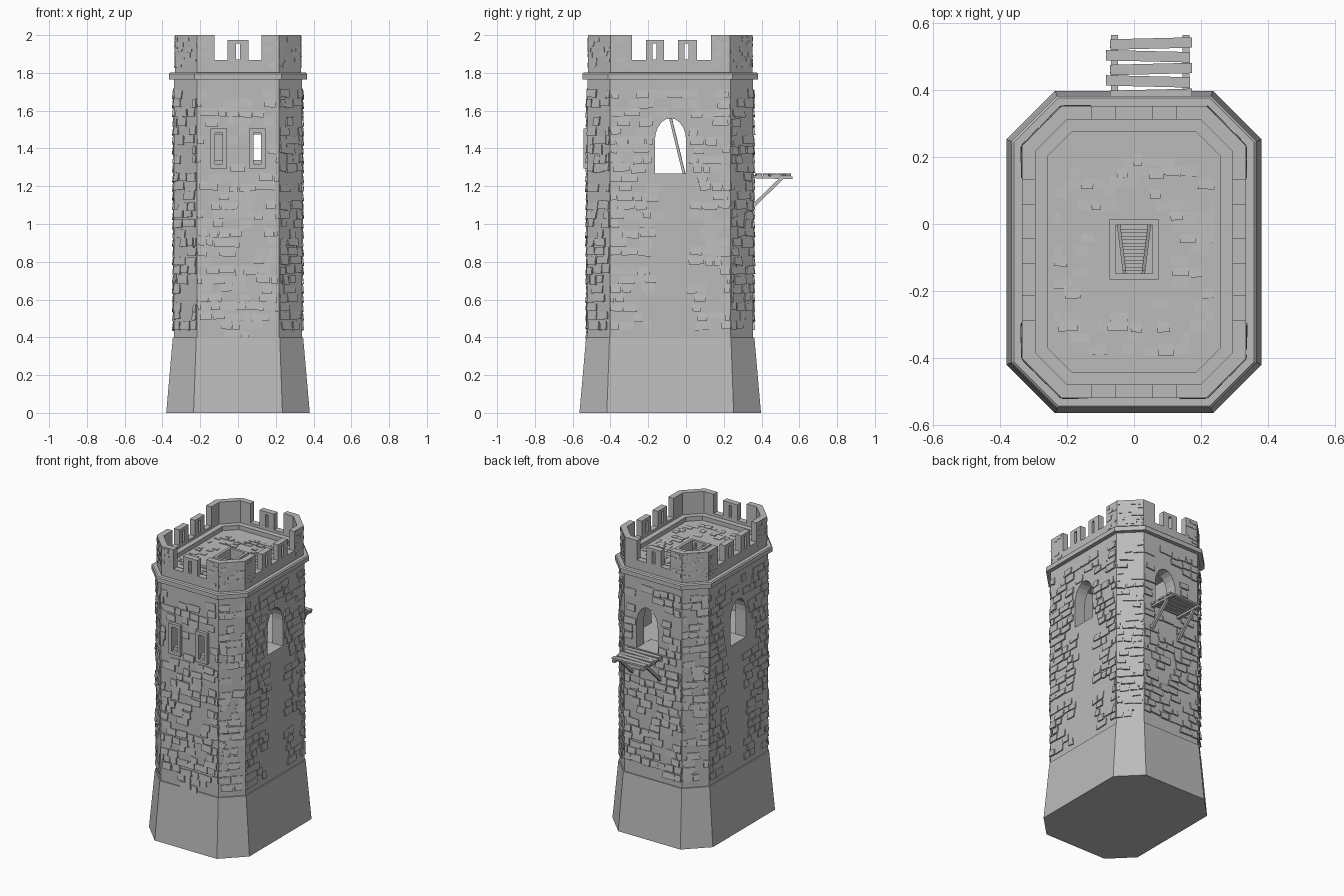
import bpy, bmesh, math, random
from mathutils import Vector

random.seed(7)
if "Cube" in bpy.data.objects:
    bpy.data.objects.remove(bpy.data.objects["Cube"])

stone = bpy.data.materials.new("grey stone")
stone.use_nodes = True
GREY = (0.5, 0.5, 0.5, 1)
stone.diffuse_color = GREY
stone.node_tree.nodes["Principled BSDF"].inputs["Base Color"].default_value = GREY
UP = Vector((0, 0, 1))


def finish(name, bm):
    bmesh.ops.recalc_face_normals(bm, faces=bm.faces)
    me = bpy.data.meshes.new(name)
    bm.to_mesh(me)
    bm.free()
    me.materials.append(stone)
    ob = bpy.data.objects.new(name, me)
    bpy.context.collection.objects.link(ob)
    return ob


def octagon(d, z):
    """Tower outline grown by d, counter-clockwise from the front edge."""
    hx, y0, y1, c = 0.338 + d, -0.522 - d, 0.355 + d, 0.12 + 0.59 * d
    pts = [(c - hx, y0), (hx - c, y0), (hx, y0 + c), (hx, y1 - c),
           (hx - c, y1), (c - hx, y1), (-hx, y1 - c), (-hx, y0 + c)]
    return [Vector((x, y, z)) for x, y in pts]


def loft(name, levels, ring=False):
    """Stack octagons; a ring joins last level to first instead of capping."""
    bm = bmesh.new()
    rows = [[bm.verts.new(p) for p in octagon(d, z)] for d, z in levels]
    pairs = list(zip(rows, rows[1:])) + ([(rows[-1], rows[0])] if ring else [])
    for a, b in pairs:
        for i in range(8):
            j = (i + 1) % 8
            bm.faces.new((a[i], a[j], b[j], b[i]))
    if not ring:
        bm.faces.new(rows[0][::-1])
        bm.faces.new(rows[-1])
    return finish(name, bm)


def add_hexa(bm, corners):
    v = [bm.verts.new(p) for p in corners]
    for f in ((0, 3, 2, 1), (4, 5, 6, 7), (0, 1, 5, 4), (1, 2, 6, 5), (2, 3, 7, 6), (3, 0, 4, 7)):
        bm.faces.new([v[i] for i in f])


def add_box(bm, x0, x1, y0, y1, z0, z1):
    add_hexa(bm, [Vector((x, y, z)) for z in (z0, z1)
                  for x, y in ((x0, y0), (x1, y0), (x1, y1), (x0, y1))])


def add_beam(bm, a, b, w, h):
    a, b = Vector(a), Vector(b)
    t = (b - a).normalized()
    s = t.cross(UP).normalized() * w / 2 if abs(t.z) < 0.999 else Vector((w / 2, 0, 0))
    k = s.cross(t).normalized() * h / 2
    add_hexa(bm, [p + o for p in (a, b) for o in (-s - k, s - k, s + k, k - s)])


def add_arch(bm, half, z0, spring, top, place):
    """Arched prism; place(t, z, end) maps the profile into space."""
    prof = [(-half, z0), (half, z0)]
    prof += [(half * math.cos(a), spring + (top - spring) * math.sin(a))
             for a in (math.pi * i / 10 for i in range(11))]
    ends = [[bm.verts.new(place(t, z, e)) for t, z in prof] for e in (0, 1)]
    bm.faces.new(ends[0])
    bm.faces.new(ends[1][::-1])
    n = len(prof)
    for i in range(n):
        j = (i + 1) % n
        bm.faces.new((ends[0][i], ends[0][j], ends[1][j], ends[1][i]))


def cut(ob, name, bm):
    cutter = finish(name, bm)
    cutter.hide_render = True
    cutter.hide_viewport = True
    m = ob.modifiers.new(name, 'BOOLEAN')
    m.operation, m.solver, m.object = 'DIFFERENCE', 'EXACT', cutter


def bricks(bm, o, u, v, n, size, row, depth, keep, chance):
    """Courses of uneven raised blocks over a rectangle starting at o."""
    b = 0
    while b < size[1] - row * 0.5:
        a = -random.random() * row
        while a < size[0]:
            w = row * random.uniform(0.9, 2.0)
            a0, a1 = max(a, 0), min(a + w, size[0])
            mid = o + u * (a0 + a1) / 2 + v * (b + row / 2)
            if a1 - a0 > row * 0.4 and keep(mid, a1 - a0) and random.random() < chance:
                gap, d = row * 0.06, depth * random.uniform(0.5, 1)
                lift = random.uniform(-0.12, 0.12) * row
                rect = ((a0 + gap, b + gap), (a1 - gap, b + gap),
                        (a1 - gap, b + row - gap), (a0 + gap, b + row - gap))
                shake = [(random.uniform(-1, 1) * row * 0.09, random.uniform(-1, 1) * row * 0.09)
                         for _ in rect]
                add_hexa(bm, [o + u * min(max(p + s, 0), size[0]) + v * (q + t + lift)
                              + n * (h if k < 2 or h < 0 else h * 0.55)
                              for h in (-0.012, d)
                              for k, ((p, q), (s, t)) in enumerate(zip(rect, shake))])
            a += w
        b += row


# Main masonry
loft("flared_base", [(0.042, 0), (0.007, 0.4)])
shaft = loft("shaft", [(0, 0.35), (0, 1.78), (-0.03, 1.78), (-0.03, 1.82)])
loft("cornice", [(-0.02, 1.765), (0.027, 1.765), (0.027, 1.795), (0.02, 1.802), (-0.02, 1.802)], True)
parapet = loft("parapet", [(-0.004, 1.79), (-0.004, 2), (-0.044, 2), (-0.044, 1.79)], True)
loft("inner_step", [(-0.04, 1.8), (-0.04, 1.85), (-0.08, 1.85), (-0.08, 1.8)], True)

# Room, window, door and hatch openings
bm = bmesh.new()
add_box(bm, -0.26, 0.26, -0.44, 0.275, 1.268, 1.76)
cut(shaft, "room_cutter", bm)
bm = bmesh.new()
add_arch(bm, 0.083, 1.267, 1.44, 1.56, lambda t, z, e: Vector((e - 0.5, t - 0.082, z)))
cut(shaft, "side_window_cutter", bm)
bm = bmesh.new()
add_arch(bm, 0.08, 1.267, 1.44, 1.56, lambda t, z, e: Vector((t + 0.045, 0.2 + e * 0.3, z)))
cut(shaft, "back_door_cutter", bm)
bm = bmesh.new()
for s in (-1, 1):
    add_box(bm, s * 0.1 - 0.022, s * 0.1 + 0.022, -0.6, -0.4, 1.34, 1.475)
cut(shaft, "front_window_cutter", bm)
bm = bmesh.new()
add_box(bm, -0.055, 0.055, -0.15, 0, 1.7, 1.9)
cut(shaft, "hatch_cutter", bm)

# Battlement gaps, lowered middle merlons and arrow slits
bm = bmesh.new()
for s in (-1, 1):
    add_box(bm, s * 0.09 - 0.035, s * 0.09 + 0.035, -0.7, 0.5, 1.868, 2.1)
for y in (-0.25, -0.08, 0.095):
    add_box(bm, -0.5, 0.5, y - 0.037, y + 0.037, 1.868, 2.1)
cut(parapet, "gap_cutter", bm)
bm = bmesh.new()
add_box(bm, -0.09, 0.09, -0.7, 0.5, 1.975, 2.2)
add_box(bm, -0.5, 0.5, -0.25, 0.095, 1.975, 2.2)
cut(parapet, "merlon_top_cutter", bm)
bm = bmesh.new()
add_box(bm, -0.011, 0.011, -0.7, 0.5, 1.872, 1.955)
for y in (-0.167, 0.003):
    add_box(bm, -0.5, 0.5, y - 0.011, y + 0.011, 1.872, 1.955)
cut(parapet, "slit_cutter", bm)


# Raised stones on the walls, leaving openings and a bare strip clear
def wall_keep(side):
    def keep(p, w):
        h = w / 2
        if side == 0:
            near = abs(abs(p.x) - 0.1) < 0.045 + h and 1.27 < p.z < 1.53
            return p.z > 0.36 + 0.6 * abs(p.x) and not near
        if side in (2, 6):
            near = abs(p.y + 0.082) < 0.083 + h and 1.2 < p.z < 1.58
            bare = abs(p.y + 0.06) < 0.07 + h * 0.7 and p.z < 1.27
            return p.z > 0.46 and not near and not bare
        if side == 4:
            return p.z > 0.46 and not (abs(p.x - 0.045) < 0.08 + h and 1.2 < p.z < 1.58)
        return p.z > 0.42
    return keep


def around(name, d, z, height, row, depth, rule, chance):
    bm = bmesh.new()
    pts = octagon(d, z)
    for i in range(8):
        p, q = pts[i], pts[(i + 1) % 8]
        u = (q - p).normalized()
        bricks(bm, p, u, UP, u.cross(UP), ((q - p).length, height), row, depth, rule(i), chance)
    return finish(name, bm)


def merlon_keep(side):
    def keep(p, w):
        if side in (0, 4):
            return abs(p.x) > 0.125 + w / 2
        if side in (2, 6):
            return not -0.29 - w / 2 < p.y < 0.135 + w / 2
        return True
    return keep


around("wall_stones", 0, 0.34, 1.38, 0.049, 0.012, wall_keep, 0.68)
around("parapet_stones", -0.004, 1.83, 0.15, 0.027, 0.004, merlon_keep, 0.45)

# Paving stones on the roof, clear around the hatch
bm = bmesh.new()
bricks(bm, Vector((-0.24, -0.39, 1.82)), Vector((1, 0, 0)), Vector((0, 1, 0)), UP, (0.48, 0.61), 0.033, 0.006,
       lambda p, w: (p.x / 0.13) ** 2 + ((p.y + 0.07) / 0.14) ** 2 > 1
       and abs(p.x) + abs(p.y + 0.08) < 0.44, 0.55)
finish("paving_stones", bm)


# Rectangular frames for the hatch and the front windows
def frame(name, place, x0, x1, y0, y1, t, d0, d1):
    bm = bmesh.new()
    for a0, a1, b0, b1 in ((x0, x0 + t, y0, y1), (x1 - t, x1, y0, y1),
                           (x0 + t, x1 - t, y0, y0 + t), (x0 + t, x1 - t, y1 - t, y1)):
        add_box(bm, *place(a0, a1, b0, b1, d0, d1))
    finish(name, bm)


frame("hatch_frame", lambda a, b, c, d, e, f: (a, b, c, d, e, f), -0.073, 0.073, -0.165, 0.015, 0.018, 1.81, 1.832)
for s, side in ((-1, "right"), (1, "left")):
    frame(side + "_window_frame", lambda a, b, c, d, e, f: (a, b, e, f, c, d),
          s * 0.102 - 0.043, s * 0.102 + 0.043, 1.295, 1.505, 0.022, -0.543, -0.5)

# Tapered ladder from the room to the hatch
bm = bmesh.new()
foot, head = Vector((0.045, -0.01, 1.265)), Vector((0.028, -0.145, 1.82))
for s in (-1, 1):
    add_beam(bm, (s * foot.x, foot.y, foot.z), (s * head.x, head.y, head.z), 0.01, 0.014)
for i in range(1, 13):
    p = foot.lerp(head, i / 13)
    add_beam(bm, (-p.x, p.y, p.z), p, 0.012, 0.007)
finish("ladder", bm)

# Plank balcony with beams and slanted braces
bm = bmesh.new()
for i, y in enumerate((0.385, 0.425, 0.462, 0.5, 0.538)):
    k = 0.006 * (-1) ** i
    add_beam(bm, (-0.077 + k, y - k / 2, 1.262), (0.17 + k / 2, y + k / 2, 1.26), 0.031, 0.012)
finish("balcony_planks", bm)
bm = bmesh.new()
for x in (-0.058, 0.155):
    add_beam(bm, (x, 0.34, 1.25), (x, 0.563, 1.244), 0.022, 0.014)
    add_beam(bm, (x, 0.345, 1.085), (x, 0.51, 1.245), 0.018, 0.018)
finish("balcony_supports", bm)
